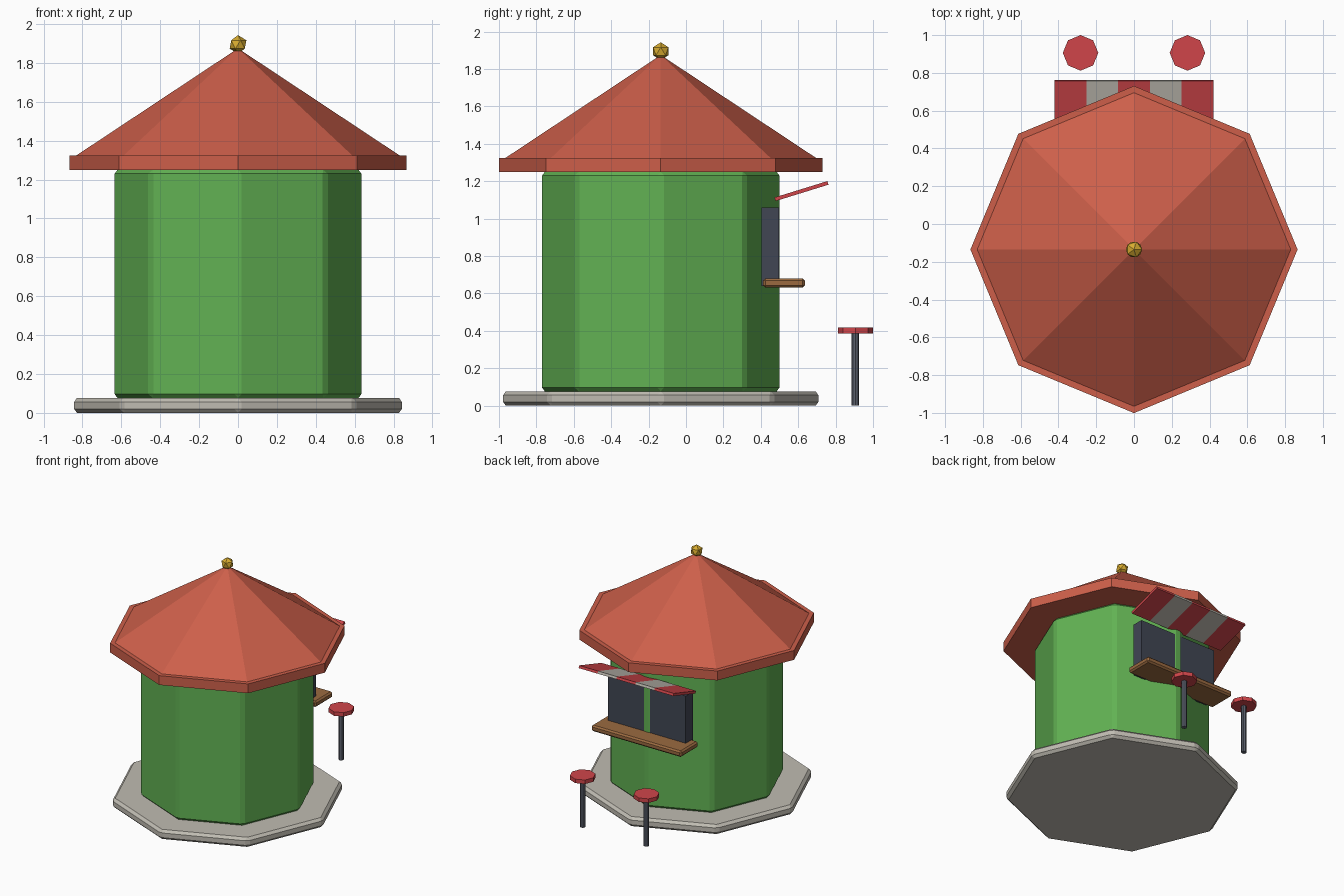
import bpy, bmesh, math
from mathutils import Matrix

if "Cube" in bpy.data.objects:
    bpy.data.objects.remove(bpy.data.objects["Cube"])

CY = -0.135  # centre line of the kiosk body


def material(name, r, g, b):
    m = bpy.data.materials.new(name)
    lin = [((c / 255 + 0.055) / 1.055) ** 2.4 for c in (r, g, b)]
    m.diffuse_color = (*lin, 1)
    m.use_nodes = True
    m.node_tree.nodes["Principled BSDF"].inputs["Base Color"].default_value = m.diffuse_color
    return m


green = material("wall green", 98, 178, 83)
terracotta = material("roof terracotta", 205, 95, 74)
stone = material("pale stone", 192, 188, 178)
dark = material("dark opening", 65, 70, 84)
wood = material("counter wood", 155, 106, 64)
red = material("awning red", 208, 69, 74)
steel = material("stool steel", 92, 97, 110)
gold = material("finial gold", 216, 172, 48)


def finish(name, bm, mats, bevel=0):
    if bevel:
        bmesh.ops.bevel(bm, geom=bm.edges[:], offset=bevel, segments=1,
                        affect='EDGES', profile=0.5)
    bmesh.ops.recalc_face_normals(bm, faces=bm.faces[:])
    me = bpy.data.meshes.new(name)
    bm.to_mesh(me)
    bm.free()
    for m in mats:
        me.materials.append(m)
    ob = bpy.data.objects.new(name, me)
    bpy.context.collection.objects.link(ob)
    return ob


def prism(name, x, y, z0, z1, r0, r1, mat, bevel=0):
    """Eight-sided prism or cone with corners on the axes."""
    bm = bmesh.new()
    bmesh.ops.create_cone(bm, cap_ends=True, segments=8, radius1=r0, radius2=r1,
                          depth=z1 - z0,
                          matrix=Matrix.Translation((x, y, (z0 + z1) / 2)))
    bmesh.ops.remove_doubles(bm, verts=bm.verts[:], dist=1e-5)
    return finish(name, bm, [mat], bevel)


def box(name, lo, hi, mat, bevel=0):
    bm = bmesh.new()
    size = [b - a for a, b in zip(lo, hi)]
    mid = [(a + b) / 2 for a, b in zip(lo, hi)]
    bmesh.ops.create_cube(bm, size=1, matrix=Matrix.Translation(mid)
                          @ Matrix.Diagonal((*size, 1)))
    return finish(name, bm, [mat], bevel)


# Body: plinth, walls, eave, roof cone
prism("plinth", 0, CY, 0, 0.077, 0.85, 0.85, stone, 0.02)
prism("walls", 0, CY, 0.077, 1.25, 0.642, 0.642, green, 0.02)
prism("eave", 0, CY, 1.25, 1.325, 0.866, 0.866, terracotta)
prism("roof", 0, CY, 1.325, 1.875, 0.83, 0, terracotta)

# Finial ball
bm = bmesh.new()
bmesh.ops.create_icosphere(bm, subdivisions=1, radius=0.048,
                           matrix=Matrix.Translation((0, CY, 1.895)))
finish("finial", bm, [gold])

# Serving hatch and counter at the back
box("hatch", (-0.345, 0.404, 0.64), (0.345, 0.496, 1.06), dark)
box("counter", (-0.40, 0.413, 0.632), (0.40, 0.635, 0.681), wood, 0.012)

# Striped awning, five strips cut along x
bm = bmesh.new()
bmesh.ops.create_cube(bm, size=1, matrix=Matrix.Diagonal((0.84, 0.296, 0.02, 1)))
for i in range(1, 5):
    bmesh.ops.bisect_plane(bm, geom=bm.verts[:] + bm.edges[:] + bm.faces[:],
                           plane_co=(-0.42 + 0.168 * i, 0, 0), plane_no=(1, 0, 0))
for f in bm.faces:
    strip = min(4, max(0, int((f.calc_center_median().x + 0.42) / 0.168)))
    f.material_index = strip % 2
bm.transform(Matrix.Translation((0, 0.6175, 1.1475)) @ Matrix.Rotation(0.3, 4, 'X'))
finish("awning", bm, [red, stone])

# Two stools
for side, x in (("left", -0.283), ("right", 0.283)):
    prism(side + "_stool_leg", x, 0.906, 0, 0.386, 0.02, 0.02, steel)
    prism(side + "_stool_seat", x, 0.906, 0.386, 0.418, 0.094, 0.094, red)
